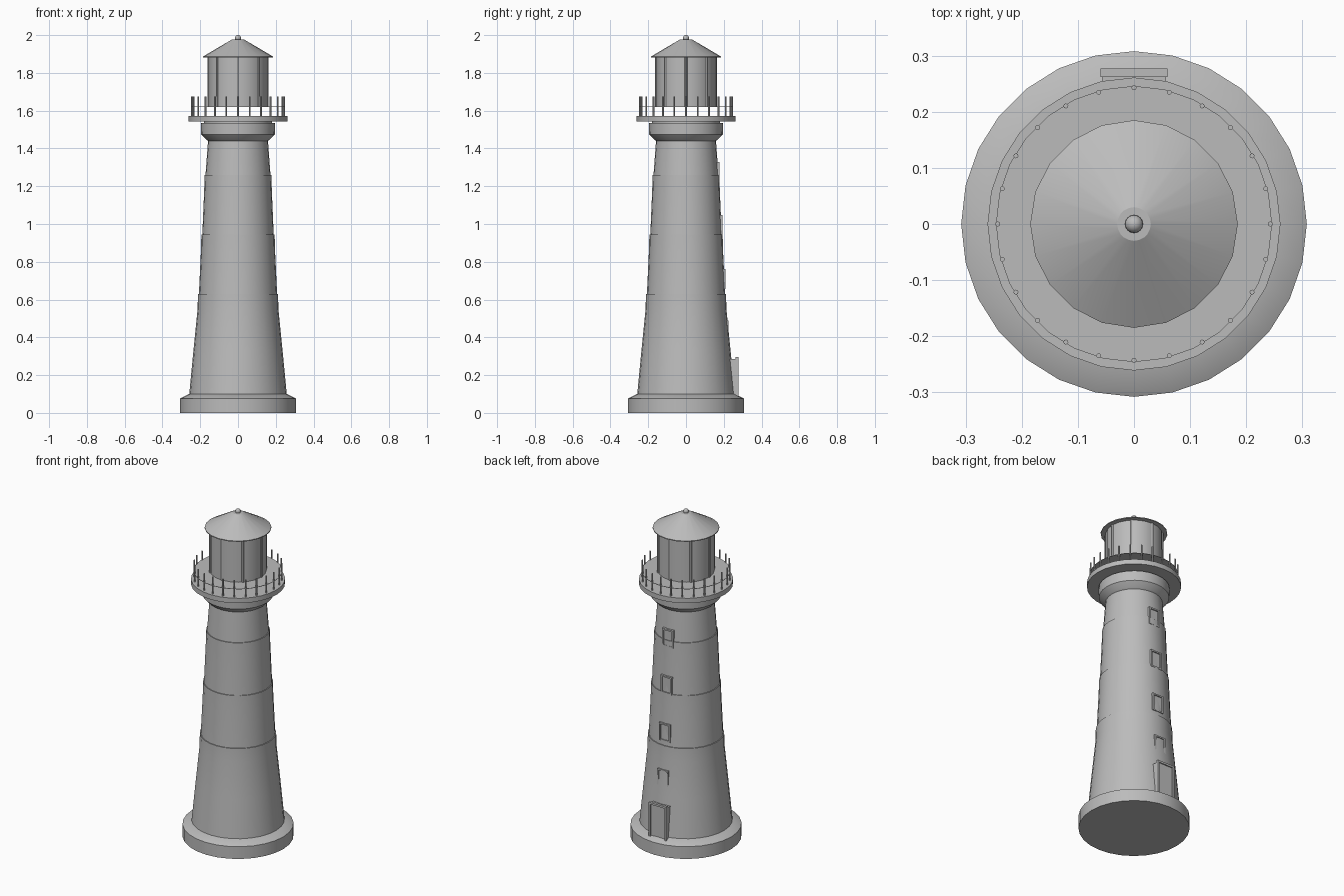
import bpy
import bmesh
from math import cos, sin, pi, radians
from mathutils import Matrix

old = bpy.data.objects.get("Cube")
if old:
    bpy.data.objects.remove(old, do_unlink=True)

# One plain grey for the whole model
GREY = (0.5, 0.5, 0.5, 1.0)
stone = bpy.data.materials.new("stone_grey")
stone.use_nodes = True
stone.diffuse_color = GREY
for node in stone.node_tree.nodes:
    if node.type == "BSDF_PRINCIPLED":
        node.inputs["Base Color"].default_value = GREY


def finish(name, bm, smooth=True):
    """Turn a bmesh into a named, shaded object."""
    bmesh.ops.recalc_face_normals(bm, faces=bm.faces)
    mesh = bpy.data.meshes.new(name)
    bm.to_mesh(mesh)
    bm.free()
    mesh.materials.append(stone)
    if smooth:
        mesh.shade_smooth()
        mesh.set_sharp_from_angle(angle=radians(30))
    obj = bpy.data.objects.new(name, mesh)
    bpy.context.scene.collection.objects.link(obj)
    return obj


def lathe(name, profile, sides):
    """Revolve (radius, height) points into a closed solid."""
    bm = bmesh.new()
    rings = []
    for r, z in profile:
        rings.append([bm.verts.new((r * cos(2 * pi * i / sides),
                                    r * sin(2 * pi * i / sides), z))
                      for i in range(sides)])
    for low, high in zip(rings, rings[1:]):
        for i in range(sides):
            j = (i + 1) % sides
            bm.faces.new((low[i], low[j], high[j], high[i]))
    bm.faces.new(rings[0][::-1])
    bm.faces.new(rings[-1])
    return finish(name, bm)


def add_box(bm, x0, x1, y0, y1, z0, z1):
    place = Matrix.Translation(((x0 + x1) / 2, (y0 + y1) / 2, (z0 + z1) / 2))
    size = Matrix.Diagonal((x1 - x0, y1 - y0, z1 - z0, 1))
    bmesh.ops.create_cube(bm, size=1, matrix=place @ size)


def ring_of_posts(name, count, ring_radius, post_radius, z0, z1, sides):
    bm = bmesh.new()
    for i in range(count):
        a = 2 * pi * i / count
        spot = Matrix.Translation((ring_radius * cos(a), ring_radius * sin(a),
                                   (z0 + z1) / 2))
        bmesh.ops.create_cone(bm, cap_ends=True, segments=sides,
                              radius1=post_radius, radius2=post_radius,
                              depth=z1 - z0, matrix=spot)
    return finish(name, bm)


def framed_opening(name, half, z0, z1, back, front, bar, recess, sill=True):
    """Panel on the back wall with raised bars around it."""
    bm = bmesh.new()
    inner = half - bar
    add_box(bm, -inner, inner, back, front - recess, z0, z1 - bar)
    for side in (-1, 1):
        edges = sorted((side * inner, side * half))
        add_box(bm, edges[0], edges[1], back, front, z0, z1)
    add_box(bm, -inner, inner, back, front, z1 - bar, z1)
    if sill:
        add_box(bm, -inner, inner, back, front, z0, z0 + bar)
    return finish(name, bm, smooth=False)


# Foundation and stepped, tapering tower
lathe("base", [(0.308, 0), (0.308, 0.075), (0.26, 0.1)], 28)
lathe("tower", [
    (0.259, 0.09), (0.236, 0.33), (0.214, 0.55), (0.212, 0.63),
    (0.207, 0.63), (0.196, 0.86), (0.194, 0.945),
    (0.189, 0.945), (0.179, 1.18), (0.177, 1.26),
    (0.172, 1.26), (0.158, 1.45)], 28)

# Collar and gallery
lathe("collar", [(0.158, 1.44), (0.168, 1.447), (0.195, 1.475),
                 (0.197, 1.535), (0.18, 1.535), (0.18, 1.545)], 28)
lathe("gallery_deck", [(0.261, 1.542), (0.261, 1.572)], 28)
lathe("gallery_floor", [(0.246, 1.62), (0.246, 1.622)], 28)
ring_of_posts("railing_posts", 24, 0.243, 0.0045, 1.57, 1.675, 8)

# Lantern room, roof and finial
lathe("lantern_room", [(0.157, 1.62), (0.157, 1.89)], 20)
ring_of_posts("lantern_mullions", 8, 0.156, 0.007, 1.621, 1.886, 6)
lathe("roof", [(0.15, 1.882), (0.185, 1.882), (0.185, 1.887),
               (0.03, 1.978)], 20)
bm = bmesh.new()
bmesh.ops.create_uvsphere(bm, u_segments=16, v_segments=10, radius=0.016,
                          matrix=Matrix.Translation((0, 0, 1.984)))
finish("finial", bm)

# Door on the back, with a porch block and a raised frame
bm = bmesh.new()
add_box(bm, -0.057, 0.057, 0.18, 0.268, 0.08, 0.285)
finish("door_block", bm, smooth=False)
framed_opening("door_frame", 0.06, 0.08, 0.295, 0.262, 0.277, 0.012, 0.007,
               sill=False)

# Windows climbing the back of the tower
for i, (bottom, front) in enumerate([(0.38, 0.226), (0.655, 0.209),
                                     (0.94, 0.194), (1.22, 0.178)]):
    framed_opening("window_%d" % (i + 1), 0.037, bottom, bottom + 0.108,
                   front - 0.05, front, 0.009, 0.007)
